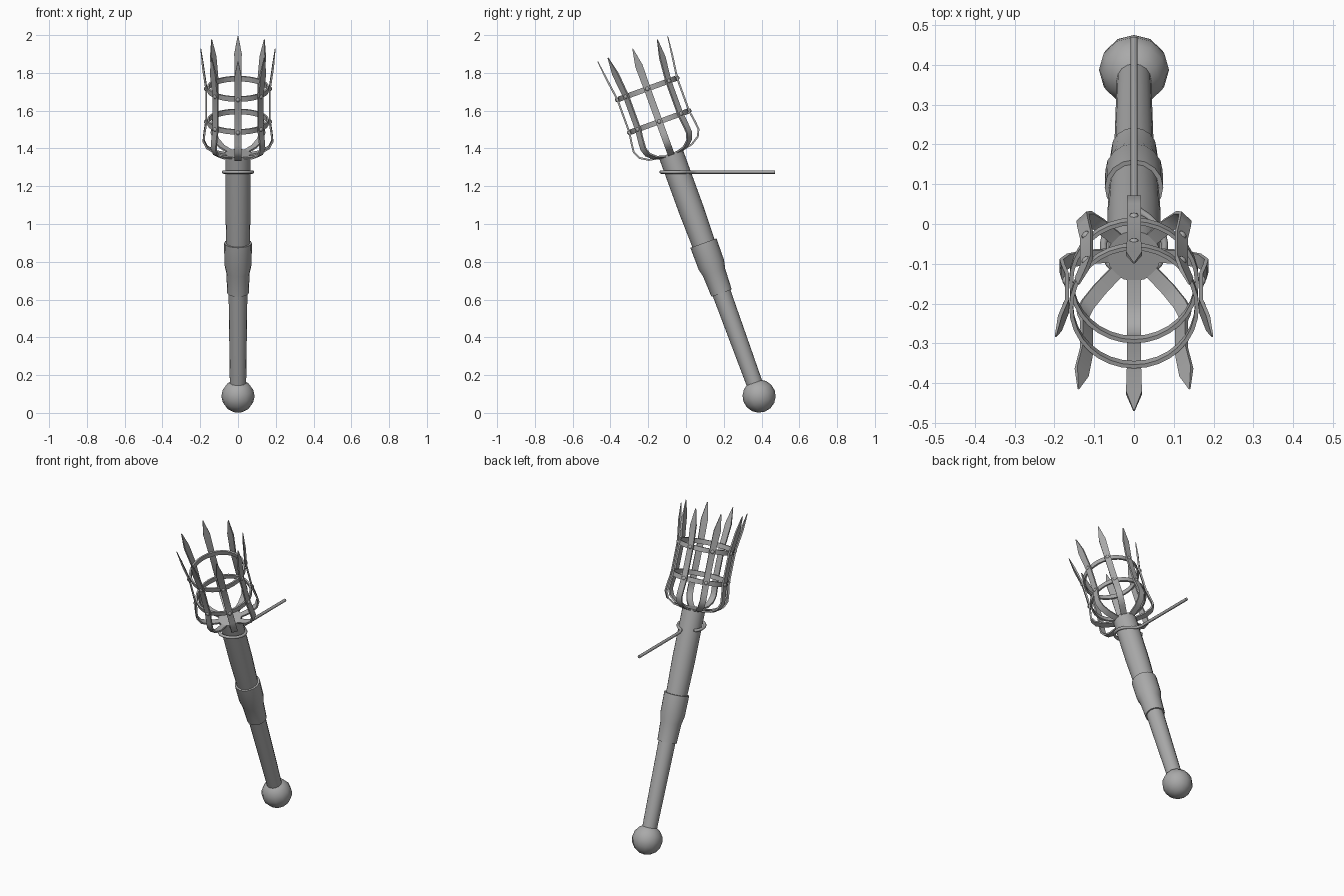
import bpy, bmesh, math
from mathutils import Matrix, Vector

if "Cube" in bpy.data.objects:
    bpy.data.objects.remove(bpy.data.objects["Cube"])

metal = bpy.data.materials.new("grey metal")
metal.diffuse_color = (0.4, 0.4, 0.4, 1)
metal.use_nodes = True
metal.node_tree.nodes["Principled BSDF"].inputs["Base Color"].default_value = metal.diffuse_color

# Torch frame: local z runs along the leaning shaft, origin at the ball centre
LEAN = Matrix.Translation((0, 0.387, 0.089)) @ Matrix.Rotation(math.radians(20), 4, 'X')


def finish(bm, name, matrix=LEAN, angle=40):
    bmesh.ops.recalc_face_normals(bm, faces=bm.faces)
    me = bpy.data.meshes.new(name)
    bm.to_mesh(me)
    bm.free()
    me.materials.append(metal)
    ob = bpy.data.objects.new(name, me)
    bpy.context.collection.objects.link(ob)
    ob.matrix_world = matrix
    bpy.ops.object.select_all(action='DESELECT')
    ob.select_set(True)
    bpy.context.view_layer.objects.active = ob
    bpy.ops.object.shade_smooth_by_angle(angle=math.radians(angle))
    return ob


def skin(bm, loops, closed=False):
    """Bridge a list of vertex loops, capping the ends unless closed."""
    n = len(loops[0])
    pairs = list(zip(loops, loops[1:] + loops[:1]))
    for a, b in pairs if closed else pairs[:-1]:
        for i in range(n):
            j = (i + 1) % n
            bm.faces.new((a[i], a[j], b[j], b[i]))
    if not closed:
        bm.faces.new(loops[0])
        bm.faces.new(loops[-1])


def lathe(name, profile, sides=16, closed=False):
    bm = bmesh.new()
    loops = []
    for r, z in profile:
        loops.append([bm.verts.new((r * math.cos(2 * math.pi * i / sides),
                                    r * math.sin(2 * math.pi * i / sides), z))
                      for i in range(sides)])
    skin(bm, loops, closed)
    return finish(bm, name)


# Pommel ball
bm = bmesh.new()
bmesh.ops.create_uvsphere(bm, u_segments=12, v_segments=8, radius=0.088)
finish(bm, "pommel_ball", angle=60)

# Handle, collar and upper shaft
lathe("handle", [(0.043, 0.05), (0.050, 0.60)])
lathe("collar", [(0.050, 0.58), (0.057, 0.58), (0.062, 0.695), (0.072, 0.74),
                 (0.0735, 0.862), (0.062, 0.862)])
lathe("upper_shaft", [(0.062, 0.85), (0.067, 1.05), (0.067, 1.368)])

# Basket hoops
for k, z in enumerate((1.546, 1.731)):
    lathe(f"basket_hoop_{k + 1}", [(0.153, z - 0.014), (0.163, z - 0.014),
                                   (0.163, z + 0.014), (0.153, z + 0.014)], 32, True)

# Basket prongs: flat bars (radius, height, half width) ending in points
PRONG = [(0.05, 1.36, 0.017), (0.122, 1.375, 0.018), (0.165, 1.402, 0.018),
         (0.182, 1.438, 0.018), (0.178, 1.48, 0.018), (0.168, 1.546, 0.018),
         (0.168, 1.731, 0.018), (0.186, 1.86, 0.020), (0.197, 1.957, 0.002)]
bm = bmesh.new()
rivets = bmesh.new()
for k in range(8):
    turn = Matrix.Rotation(k * math.pi / 4, 4, 'Z')
    loops = []
    for i, (r, z, w) in enumerate(PRONG):
        p, q = PRONG[max(i - 1, 0)], PRONG[min(i + 1, len(PRONG) - 1)]
        t = Vector((q[0] - p[0], 0, q[1] - p[1])).normalized()
        n = Vector((t.z, 0, -t.x)) * (0.005 if i < len(PRONG) - 1 else 0.002)
        c, side = Vector((r, 0, z)), Vector((0, w, 0))
        loops.append([bm.verts.new(turn @ v) for v in
                      (c + n + side, c + n - side, c - n - side, c - n + side)])
    skin(bm, loops)
    # Rivets where prongs cross the hoops
    for z in (1.546, 1.731):
        m = turn @ Matrix.Translation((0.172, 0, z)) @ Matrix.Diagonal((0.7, 1, 1, 1))
        bmesh.ops.create_uvsphere(rivets, u_segments=8, v_segments=6, radius=0.012, matrix=m)
finish(bm, "basket_prongs", angle=35)
finish(rivets, "basket_rivets", angle=60)

# Wall hook: open ring round the shaft running into a straight level rod
CY, R = -0.055, 0.077
path = [(R * math.cos(a), CY + R * math.sin(a))
        for a in (math.radians(135 + 270 * i / 20) for i in range(21))]
path += [(0.035, 0.018), (0.012, 0.034), (0.0, 0.062), (0.0, 0.47)]
bm = bmesh.new()
loops = []
for i, (x, y) in enumerate(path):
    a, b = path[max(i - 1, 0)], path[min(i + 1, len(path) - 1)]
    t = Vector((b[0] - a[0], b[1] - a[1], 0)).normalized()
    n = Vector((t.y, -t.x, 0))
    c = Vector((x, y, 1.275))
    loops.append([bm.verts.new(c + 0.009 * (n * math.cos(s) + Vector((0, 0, math.sin(s)))))
                  for s in (2 * math.pi * j / 8 for j in range(8))])
skin(bm, loops)
finish(bm, "wall_hook", Matrix.Identity(4), 50)
